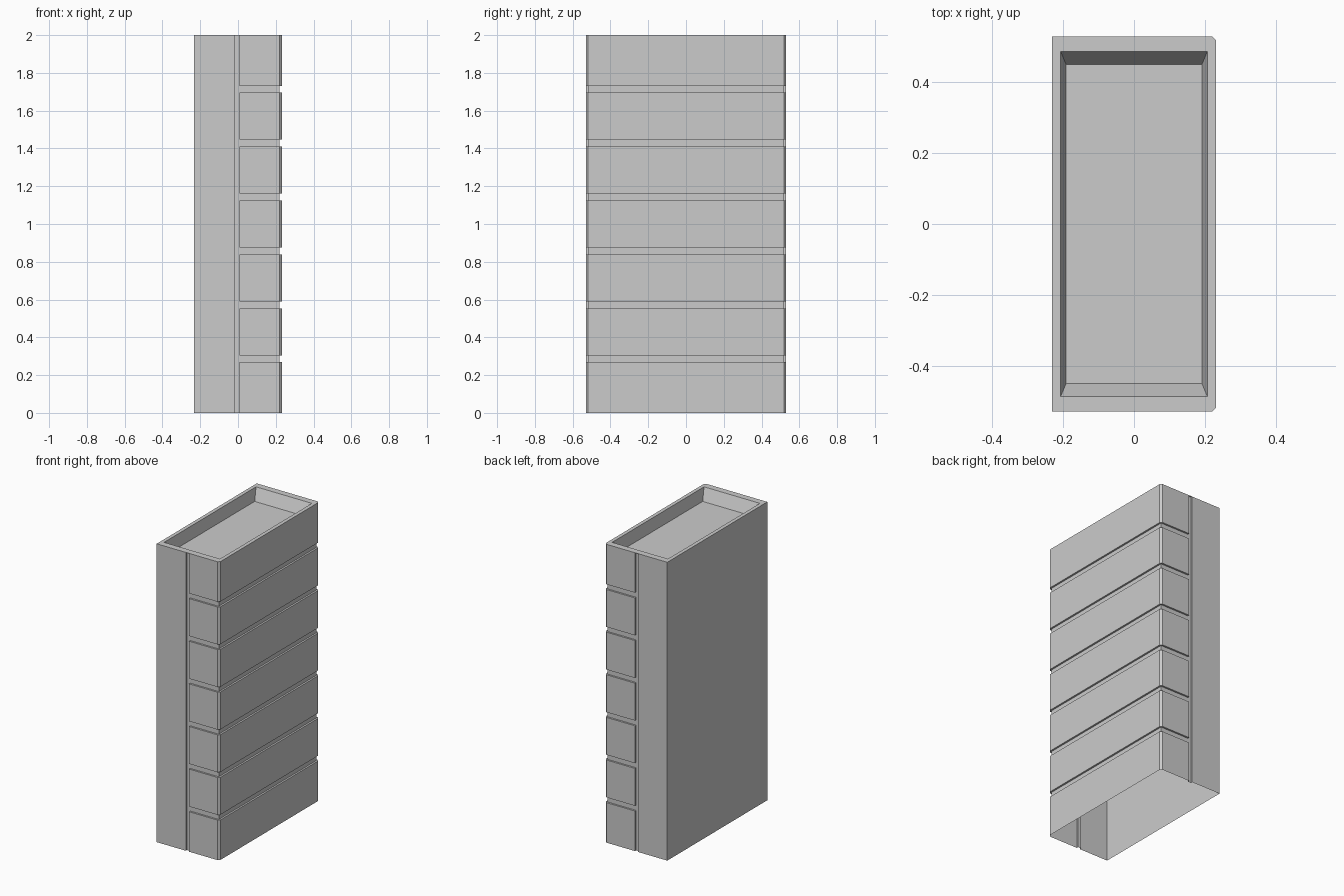
import bpy

if "Cube" in bpy.data.objects:
    bpy.data.objects.remove(bpy.data.objects["Cube"])

W, D, H = 0.232, 0.53, 2.0      # half width, half depth, height
C = 0.012                       # groove depth and corner chamfer
ROWS, GAP = 7, 0.035


def build(name, faces):
    """Make an object from faces given as corner coordinates, sharing equal corners."""
    index, polys = {}, []
    for face in faces:
        poly = []
        for co in face:
            i = index.setdefault(tuple(round(v, 5) for v in co), len(index))
            if i not in poly:
                poly.append(i)
        if len(poly) > 2:
            polys.append(poly)
    mesh = bpy.data.meshes.new(name)
    mesh.from_pydata(list(index), [], polys)
    obj = bpy.data.objects.new(name, mesh)
    bpy.context.collection.objects.link(obj)
    return obj


def mirrored(half):
    return half + [(x, -y) for x, y in reversed(half)]


# Outlines: plain left half, vertical seam, then either panel or horizontal groove
seam = [(-W, -D), (-0.016, -D), (-0.016, -D + C), (0.008, -D + C)]
panel = mirrored(seam + [(0.008, -D), (W - C, -D), (W, -D + C)])
groove = mirrored(seam + [(0.008, -D + C), (W - C, -D + C), (W - C, -D + C)])

# Cabinet shell: stack the outlines upward, open at the bottom
levels = [(panel, 0)]
for r in range(1, ROWS):
    z = H * r / ROWS
    lo, hi = z - GAP / 2, z + GAP / 2
    levels += [(panel, lo), (groove, lo), (groove, hi), (panel, hi)]
levels.append((panel, H))
walls = []
for (a, za), (b, zb) in zip(levels, levels[1:]):
    for i in range(len(a)):
        j = (i + 1) % len(a)
        walls.append([(*a[i], za), (*a[j], za), (*b[j], zb), (*b[i], zb)])
build("cabinet_shell", walls)


# Top tray: flat rim, sloped sides and sunken floor
def rect(x, y, z):
    return [(-x, -y, z), (x, -y, z), (x, y, z), (-x, y, z)]


rim = rect(0.207, 0.487, H)
floor = rect(0.192, 0.451, H - 0.08)
outer = [(x, y, H) for x, y in mirrored([(-W, -D), (W - C, -D), (W, -D + C)])]
sides = [outer[0:2], outer[1:5], outer[4:6], [outer[5], outer[0]]]
tray = [floor]
for i in range(4):
    j = (i + 1) % 4
    tray.append(sides[i] + [rim[j], rim[i]])
    tray.append([rim[i], rim[j], floor[j], floor[i]])
build("top_tray", tray)
